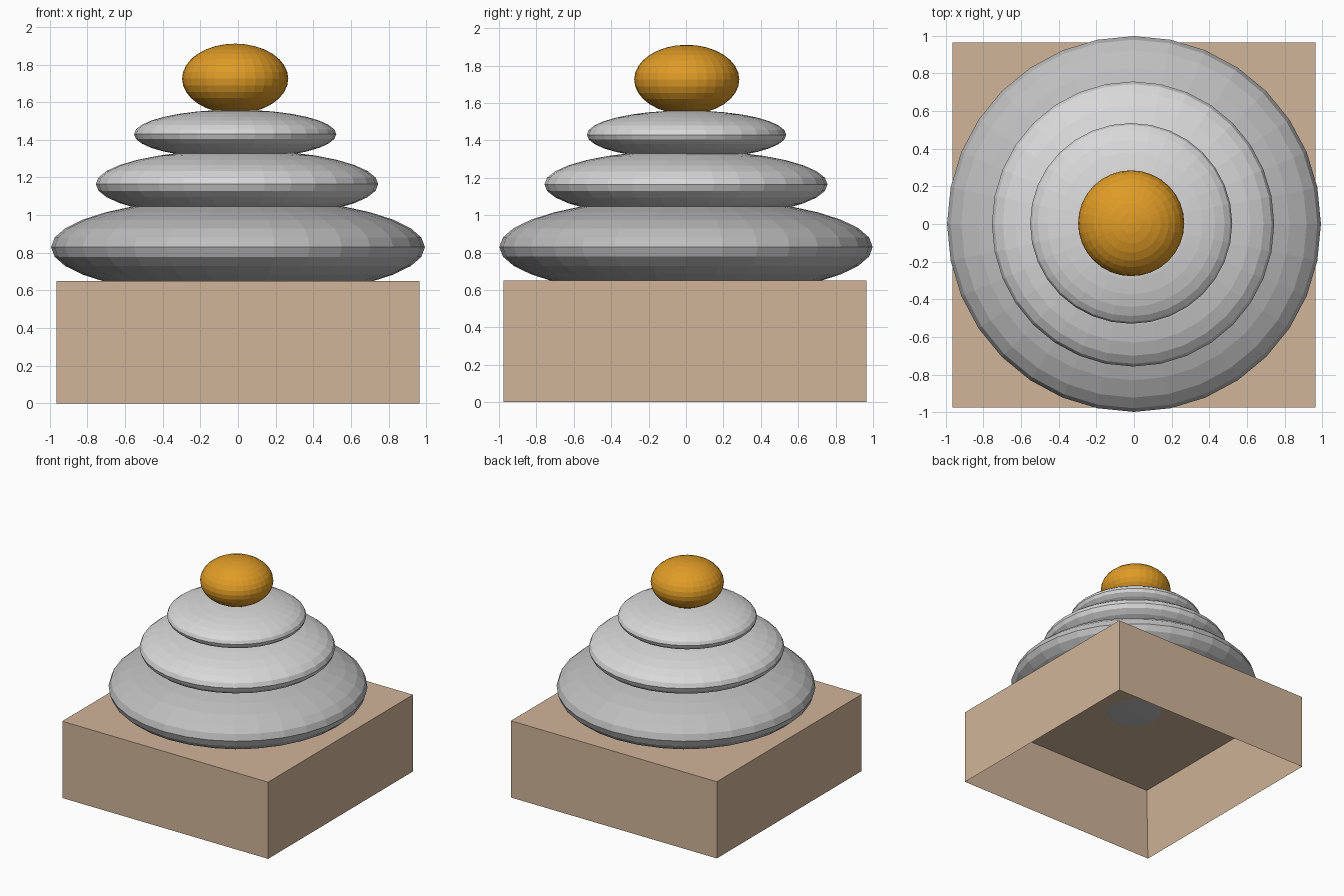
import bpy, bmesh
from mathutils import Matrix

if "Cube" in bpy.data.objects:
    bpy.data.objects.remove(bpy.data.objects["Cube"])


def material(name, rgb):
    m = bpy.data.materials.new(name)
    m.diffuse_color = (*rgb, 1.0)
    m.use_nodes = True
    m.node_tree.nodes["Principled BSDF"].inputs["Base Color"].default_value = m.diffuse_color
    return m


tan = material("tan box", (0.64, 0.46, 0.32))
grey = material("mid grey", (0.52, 0.52, 0.52))
light_grey = material("light grey", (0.69, 0.69, 0.69))
gold = material("gold", (0.74, 0.33, 0.02))


def finish(bm, name, mat):
    me = bpy.data.meshes.new(name)
    bm.to_mesh(me)
    bm.free()
    me.materials.append(mat)
    ob = bpy.data.objects.new(name, me)
    bpy.context.collection.objects.link(ob)
    return ob


def pebble(name, mat, centre, radii):
    """Flattened, flat-shaded sphere."""
    bm = bmesh.new()
    mtx = Matrix.Translation(centre) @ Matrix.Diagonal((*radii, 1.0))
    bmesh.ops.create_uvsphere(bm, u_segments=32, v_segments=16, radius=1.0, matrix=mtx)
    finish(bm, name, mat)


# Hollow base box, open underneath
x0, x1, y0, y1, h, wall = -0.965, 0.965, -0.975, 0.965, 0.65, 0.075
bm = bmesh.new()
mtx = (Matrix.Translation(((x0 + x1) / 2, (y0 + y1) / 2, h / 2))
       @ Matrix.Diagonal((x1 - x0, y1 - y0, h, 1.0)))
bmesh.ops.create_cube(bm, size=1.0, matrix=mtx)
bottom = [f for f in bm.faces if f.normal.z < -0.9 or
          all(v.co.z < 0.01 for v in f.verts)]
bmesh.ops.inset_region(bm, faces=bottom, thickness=wall, use_even_offset=True)
for v in bottom[0].verts:          # push the inset face up to form the ceiling
    v.co.z = h - wall
bmesh.ops.recalc_face_normals(bm, faces=bm.faces)
finish(bm, "base_box", tan)

# Stacked discs and the ball on top
pebble("lower_disc", grey, (0, 0, 0.83), (0.993, 0.998, 0.262))
pebble("middle_disc", light_grey, (-0.005, 0, 1.165), (0.75, 0.757, 0.182))
pebble("upper_disc", light_grey, (-0.015, 0.003, 1.43), (0.537, 0.533, 0.13))
pebble("top_ball", gold, (-0.015, 0.004, 1.725), (0.282, 0.281, 0.186))
